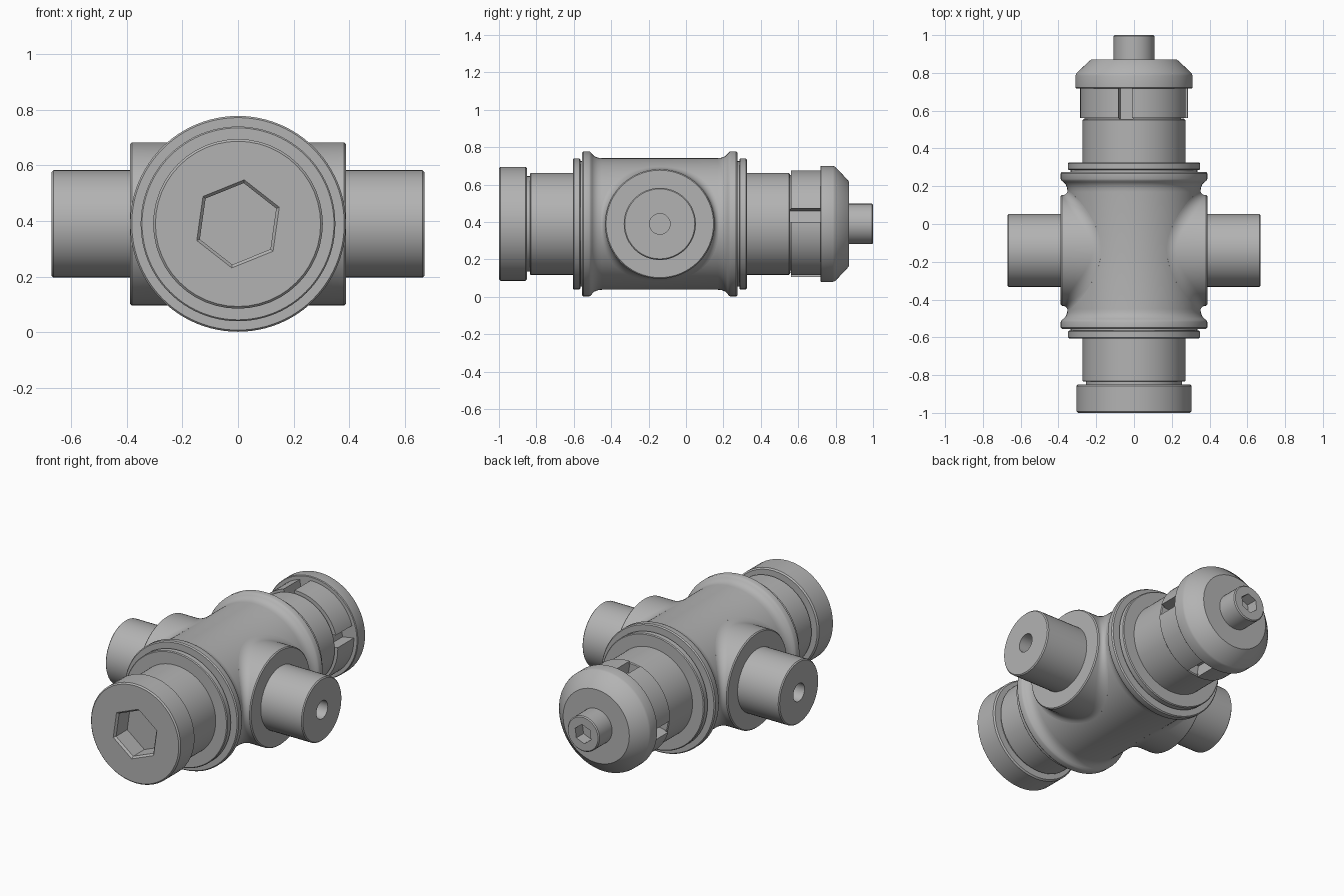
import bpy
import bmesh
from math import sin, cos, pi, sqrt, radians
from mathutils import Vector, Matrix

AXIS_Z = 0.39        # height of the main axis
MID_Y = -0.14        # centre of the symmetric valve body
R_BODY, R_BOSS = 0.352, 0.293

if "Cube" in bpy.data.objects:
    bpy.data.objects.remove(bpy.data.objects["Cube"])

steel = bpy.data.materials.new("grey_steel")
steel.use_nodes = True
GREY = (0.45, 0.45, 0.45, 1)
steel.diffuse_color = GREY
steel.node_tree.nodes["Principled BSDF"].inputs["Base Color"].default_value = GREY


def loft(name, rings, cap_start=True, cap_end=True):
    """Skin a list of equal-length point rings into an object."""
    bm = bmesh.new()
    loops = [[bm.verts.new(p) for p in ring] for ring in rings]
    n = len(loops[0])
    for a, b in zip(loops, loops[1:]):
        for i in range(n):
            j = (i + 1) % n
            bm.faces.new((a[i], a[j], b[j], b[i]))
    if cap_start:
        bm.faces.new(loops[0][::-1])
    if cap_end:
        bm.faces.new(loops[-1])
    bmesh.ops.recalc_face_normals(bm, faces=bm.faces)
    mesh = bpy.data.meshes.new(name)
    bm.to_mesh(mesh)
    bm.free()
    mesh.materials.append(steel)
    obj = bpy.data.objects.new(name, mesh)
    bpy.context.collection.objects.link(obj)
    return obj


def turn_y(name, profile, sides=72, phase=0.0):
    """Turned solid along the main axis from (y, radius) pairs."""
    return loft(name, [[(r * cos(phase + 2 * pi * i / sides), y,
                         AXIS_Z + r * sin(phase + 2 * pi * i / sides))
                        for i in range(sides)] for y, r in profile])


def turn_x(name, profile, side, sides=48):
    """Turned solid along a side branch from (x, radius) pairs."""
    return loft(name, [[(side * x, MID_Y + r * cos(2 * pi * i / sides),
                         AXIS_Z + r * sin(2 * pi * i / sides))
                        for i in range(sides)] for x, r in profile])


def select_only(obj):
    bpy.ops.object.select_all(action='DESELECT')
    obj.select_set(True)
    bpy.context.view_layer.objects.active = obj


def cut(obj, cutter):
    """Subtract a cutter and discard it."""
    cutter.hide_render = True
    mod = obj.modifiers.new("cut", 'BOOLEAN')
    mod.operation = 'DIFFERENCE'
    mod.solver = 'EXACT'
    mod.object = cutter
    select_only(obj)
    bpy.ops.object.modifier_apply(modifier=mod.name)
    bpy.data.objects.remove(cutter)


parts = []

# Main body: half profile (distance from middle, radius), mirrored
half = [(0.31, R_BODY), (0.33, 0.354), (0.35, 0.362), (0.362, 0.374),
        (0.37, 0.384), (0.378, 0.388), (0.408, 0.388), (0.415, 0.382),
        (0.415, 0.335), (0.425, 0.335), (0.425, 0.345), (0.43, 0.35),
        (0.46, 0.35), (0.465, 0.345), (0.465, 0.272), (0.69, 0.272),
        (0.695, 0.267)]
profile = [(MID_Y - t, r) for t, r in reversed(half)]
profile += [(MID_Y + t, r) for t, r in half]
parts.append(turn_y("valve_body", profile, 96))

# Front plug with hexagonal socket
plug = turn_y("front_plug", [(-1.0, 0.297), (-0.992, 0.305), (-0.858, 0.305),
                             (-0.85, 0.297), (-0.85, 0.255), (-0.82, 0.255)], 48)
cut(plug, turn_y("hex_cutter", [(-1.02, 0.18), (-0.988, 0.148), (-0.88, 0.148)],
                 6, radians(22)))
parts.append(plug)

# Slotted collar behind the body
collar = turn_y("slotted_collar", [(0.54, 0.262), (0.562, 0.262), (0.562, 0.285),
                                   (0.73, 0.285)])
for k in range(4):
    a = radians(9.5 + 90 * k)
    out = Vector((cos(a), 0, sin(a)))
    across = Vector((-sin(a), 0, cos(a))) * 0.037
    centre = Vector((0, 0, AXIS_Z))
    rings = [[centre + out * d + across * s + Vector((0, y, 0))
              for s, y in ((-1, 0.55), (1, 0.55), (1, 0.722), (-1, 0.722))]
             for d in (0.205, 0.33)]
    cut(collar, loft("slot_cutter", rings))
parts.append(collar)

# Rear cap and its stem with a small hexagonal socket
parts.append(turn_y("rear_cap", [(0.718, 0.306), (0.722, 0.31), (0.785, 0.31),
                                 (0.797, 0.306), (0.862, 0.238), (0.872, 0.225)]))
stem = turn_y("rear_stem", [(0.85, 0.108), (0.994, 0.108), (1.0, 0.102)], 40)
cut(stem, turn_y("hex_cutter", [(0.93, 0.058), (1.02, 0.058)], 6, radians(22)))
parts.append(stem)


def boss_rings(side, n=96, steps=8):
    """Branch boss blended into the body by a rolling fillet."""
    rings = [[] for _ in range(steps + 4)]
    for i in range(n):
        t = 2 * pi * i / n
        rho = 0.026 + 0.07 * sin(t) ** 2
        reach = R_BOSS + rho
        xc = sqrt((R_BODY + rho) ** 2 - (reach * sin(t)) ** 2)
        k = R_BODY / (R_BODY + rho)
        c = Vector((xc, reach * cos(t), reach * sin(t)))
        on_body = Vector((xc * k, c.y, c.z * k))
        on_boss = Vector((xc, R_BOSS * cos(t), R_BOSS * sin(t)))
        pts = [on_body - Vector((0.06, 0, c.z * 0.08))]
        u, v = on_body - c, on_boss - c
        for s in range(steps + 1):
            d = u.lerp(v, s / steps).normalized()
            pts.append(c + d * rho)
        pts.append(Vector((0.382, R_BOSS * cos(t), R_BOSS * sin(t))))
        pts.append(Vector((0.388, 0.287 * cos(t), 0.287 * sin(t))))
        for ring, p in zip(rings, pts):
            ring.append((side * p.x, p.y + MID_Y, p.z + AXIS_Z))
    return rings


# Side branches: blended boss plus drilled stub
for side, label in ((1, "left"), (-1, "right")):
    parts.append(loft(label + "_boss", boss_rings(side), cap_start=False))
    parts.append(turn_x(label + "_stub", [(0.36, 0.193), (0.664, 0.193), (0.67, 0.187),
                                          (0.67, 0.055), (0.56, 0.055)], side))

# Smooth shading with crisp machined edges
for obj in parts:
    select_only(obj)
    bpy.ops.object.shade_smooth_by_angle(angle=radians(30))
